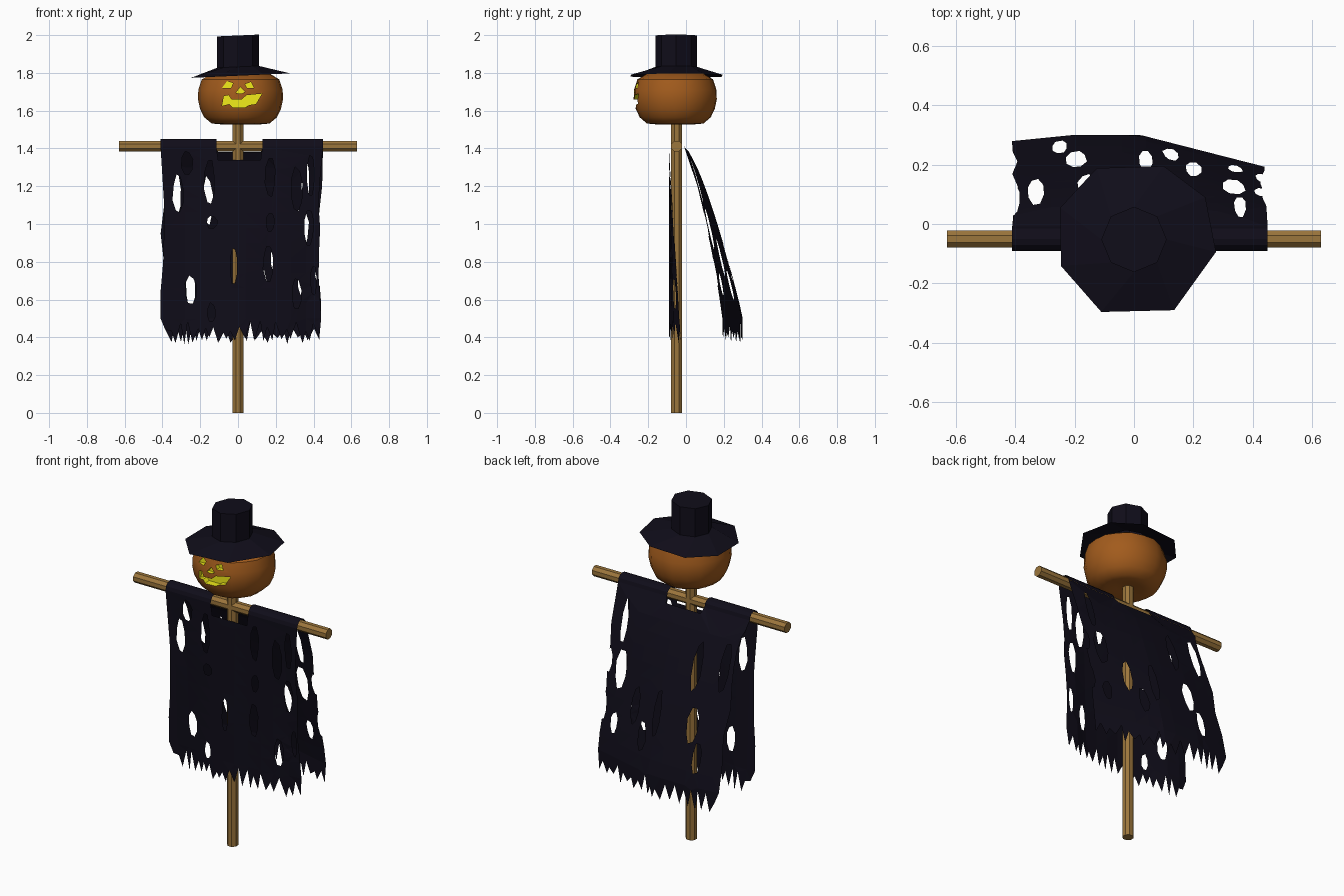
import bpy, bmesh, math, random
from mathutils import Vector
from mathutils.geometry import delaunay_2d_cdt

if "Cube" in bpy.data.objects:
    bpy.data.objects.remove(bpy.data.objects["Cube"])

random.seed(4)


def material(name, rgb):
    m = bpy.data.materials.new(name)
    m.diffuse_color = (*rgb, 1)
    m.use_nodes = True
    m.node_tree.nodes["Principled BSDF"].inputs["Base Color"].default_value = m.diffuse_color
    return m


WOOD = material("wood", (0.33, 0.18, 0.045))
ORANGE = material("pumpkin_skin", (0.36, 0.105, 0.012))
GLOW = material("glow", (0.9, 0.85, 0.01))
BLACK = material("dark_fabric", (0.005, 0.004, 0.010))


def make(name, verts, faces, mat):
    me = bpy.data.meshes.new(name)
    bm = bmesh.new()
    vs = [bm.verts.new(v) for v in verts]
    for f in faces:
        bm.faces.new([vs[i] for i in f])
    bmesh.ops.recalc_face_normals(bm, faces=bm.faces)
    bm.to_mesh(me)
    bm.free()
    me.materials.append(mat)
    ob = bpy.data.objects.new(name, me)
    bpy.context.collection.objects.link(ob)
    return ob


def loft(name, rings, mat, bottom=True, top=True):
    """Skin a stack of closed rings with the same number of points."""
    n = len(rings[0])
    faces = [(k * n + i, k * n + (i + 1) % n, (k + 1) * n + (i + 1) % n, (k + 1) * n + i)
             for k in range(len(rings) - 1) for i in range(n)]
    if bottom:
        faces.append(tuple(range(n)))
    if top:
        faces.append(tuple(range((len(rings) - 1) * n, len(rings) * n)))
    return make(name, [p for r in rings for p in r], faces, mat)


def circle(n, r, offset=0.0):
    return [(r * math.cos(offset + math.tau * i / n), r * math.sin(offset + math.tau * i / n))
            for i in range(n)]


# Wooden cross
pole = circle(8, 0.031, math.pi / 8)
loft("post", [[(x, y - 0.05, z) for x, y in pole] for z in (0, 1.56)], WOOD)
loft("crossbar", [[(x, a - 0.05, b + 1.412) for a, b in pole] for x in (-0.63, 0.63)], WOOD)

# Pumpkin head, gently ribbed
profile = [(0.05, 1.54), (0.10, 1.527), (0.155, 1.532), (0.195, 1.565), (0.217, 1.61), (0.228, 1.66),
           (0.226, 1.71), (0.208, 1.765), (0.15, 1.80), (0.05, 1.795)]
rings = []
for r, z in profile:
    rings.append([(0.016 + x * (1 if i % 2 else 0.975), -0.057 + y * 0.98 * (1 if i % 2 else 0.975), z)
                  for i, (x, y) in enumerate(circle(18, r))])
head = loft("pumpkin_head", rings, ORANGE)
head.data.materials.append(GLOW)

# Carved face: shallow pockets cut with glowing prisms
carvings = {
    "left_eye": ([(-.085, 1.72), (-.058, 1.757), (-.026, 1.746), (-.037, 1.72)], -0.238),
    "right_eye": ([(.037, 1.74), (.069, 1.752), (.085, 1.72), (.048, 1.72)], -0.238),
    "nose": ([(-.012, 1.693), (.012, 1.725), (.037, 1.70), (.02, 1.69)], -0.252),
    "mouth": ([(-.085, 1.625), (-.075, 1.677), (-.05, 1.682), (-.035, 1.66), (.02, 1.66), (.045, 1.682),
               (.127, 1.69), (.095, 1.635), (.06, 1.63), (.04, 1.618), (-.03, 1.618), (-.045, 1.635)], -0.225),
}
for name, (shape, depth) in carvings.items():
    cutter = loft("cutter_" + name, [[(x, y, z) for x, z in shape] for y in (-0.4, depth)], GLOW)
    cutter.hide_render = True
    mod = head.modifiers.new("carve", "BOOLEAN")
    mod.operation, mod.solver, mod.object = "DIFFERENCE", "EXACT", cutter
    mod.material_mode = "TRANSFER"
    bpy.context.view_layer.objects.active = head
    bpy.ops.object.modifier_apply(modifier=mod.name)
    bpy.data.objects.remove(cutter)
bpy.ops.object.select_all(action="DESELECT")
head.select_set(True)
bpy.context.view_layer.objects.active = head
bpy.ops.object.shade_smooth_by_angle(angle=math.radians(40))

# Hat: uneven eight-sided brim and crown, slightly tilted
brim = [(.276, -.094), (.24, .09), (.10, .195), (-.125, .188),
        (-.248, .055), (-.246, -.141), (-.11, -.296), (.135, -.29)]


def tilt(points, z):
    return [(x, y, z + 0.045 * x) for x, y in points]


crown = [(x, y - 0.052) for x, y in circle(8, 0.11)]
loft("hat_brim", [tilt(brim, 1.785), tilt(crown, 1.832)], BLACK, False, False)
loft("hat_crown", [tilt(crown, 1.832), tilt(crown, 1.998)], BLACK, False, True)


# Tattered cloth
def inside(p, poly):
    hit = False
    for a, b in zip(poly, poly[1:] + poly[:1]):
        if (a[1] > p[1]) != (b[1] > p[1]) and p[0] < (b[0] - a[0]) * (p[1] - a[1]) / (b[1] - a[1]) + a[0]:
            hit = not hit
    return hit


def tear(x, z, w, h):
    return [(x + w / 2 * c * random.uniform(.85, 1.15), z + h / 2 * s * random.uniform(.9, 1.1))
            for c, s in circle(8, 1.0, 0.3)]


def outline(neck_z):
    pts = [(-.41, 1.41), (-.115, 1.41), (-.105, neck_z), (.12, neck_z), (.13, 1.41), (.45, 1.41)]
    pts += [(random.uniform(.425, .45), z) for z in (1.2, 1.08, .98, .85, .72, .6)] + [(.44, .5)]
    x, spike = .43, True
    while x > -.37:
        pts.append((x, random.uniform(.36, .40) if spike else random.uniform(.42, .49)))
        x -= random.uniform(.015, .035)
        spike = not spike
    pts += [(-.385, .44), (-.41, .5)]
    return pts + [(random.uniform(-.41, -.39), z) for z in (.65, .8, .95, 1.1)]


def cloth(name, neck_z, tears, place):
    polys = [outline(neck_z)] + [tear(*t) for t in tears]
    pts, edges = [], []
    for poly in polys:
        n = len(pts)
        pts += poly
        edges += [(n + i, n + (i + 1) % len(poly)) for i in range(len(poly))]
    pts += [(-.36 + .08 * i, .5 + .08 * j) for i in range(10) for j in range(11)]
    out = delaunay_2d_cdt([Vector(p) for p in pts], edges, [], 0, 1e-5)
    verts, faces = out[0], []
    for f in out[2]:
        c = sum((verts[i] for i in f), Vector((0, 0))) / len(f)
        if inside(c, polys[0]) and not any(inside(c, q) for q in polys[1:]):
            faces.append(f)
    used = sorted({i for f in faces for i in f})
    index = {v: k for k, v in enumerate(used)}
    make(name, [place(*verts[i]) for i in used], [[index[i] for i in f] for f in faces], BLACK)


def front_place(x, z):
    t = (1.41 - z)
    swing = min(1, abs(x) / .35) ** 1.5
    return (x, -0.091 + t * 0.05 * swing + 0.012 * t * swing * math.sin(19 * x), z)


def back_place(x, z):
    t = max(0, 1.41 - z)
    depth = 0.31 - 0.02 * max(0, -x - .2) / .2 - 0.11 * max(0, x - .02) / .43
    return (x, -0.01 + depth * min(1, 1.08 * t ** 0.72), z)


cloth("front_cloth", 1.34, [
    (-.27, 1.32, .06, .13), (-.317, 1.16, .055, .22), (-.15, 1.22, .055, .24), (-.14, 1.01, .055, .07),
    (-.25, .65, .06, .15), (-.14, .53, .04, .10), (-.022, .78, .035, .21), (.17, 1.25, .05, .22),
    (.16, .79, .05, .2), (.31, 1.18, .06, .24), (.31, .63, .05, .16), (.385, 1.25, .04, .22),
    (.375, .98, .05, .2), (.17, 1.01, .04, .1), (.40, .70, .03, .15)], front_place)
cloth("back_cloth", 1.38, [
    (-.25, .655, .055, .16), (-.195, .82, .07, .2), (-.33, 1.15, .055, .25), (-.16, 1.12, .055, .26),
    (-.40, 1.22, .03, .26), (.125, .68, .055, .16), (.20, .82, .06, .2), (.335, .98, .085, .22),
    (.357, 1.23, .045, .25), (.34, .68, .05, .12), (.43, 1.0, .05, .14), (.04, .82, .05, .25),
    (.43, .75, .04, .16)], back_place)

# Folds of cloth over the crossbar
arc = [(-0.05 + 0.041 * math.cos(a), 1.41 + 0.041 * math.sin(a))
       for a in [math.pi * i / 6 for i in range(7)]]
for name, x0, x1 in (("left_shoulder", -.41, -.115), ("right_shoulder", .13, .45)):
    verts = [(x, y, z) for y, z in arc for x in (x0, x1)]
    make(name, verts, [(2 * i, 2 * i + 1, 2 * i + 3, 2 * i + 2) for i in range(6)], BLACK)
